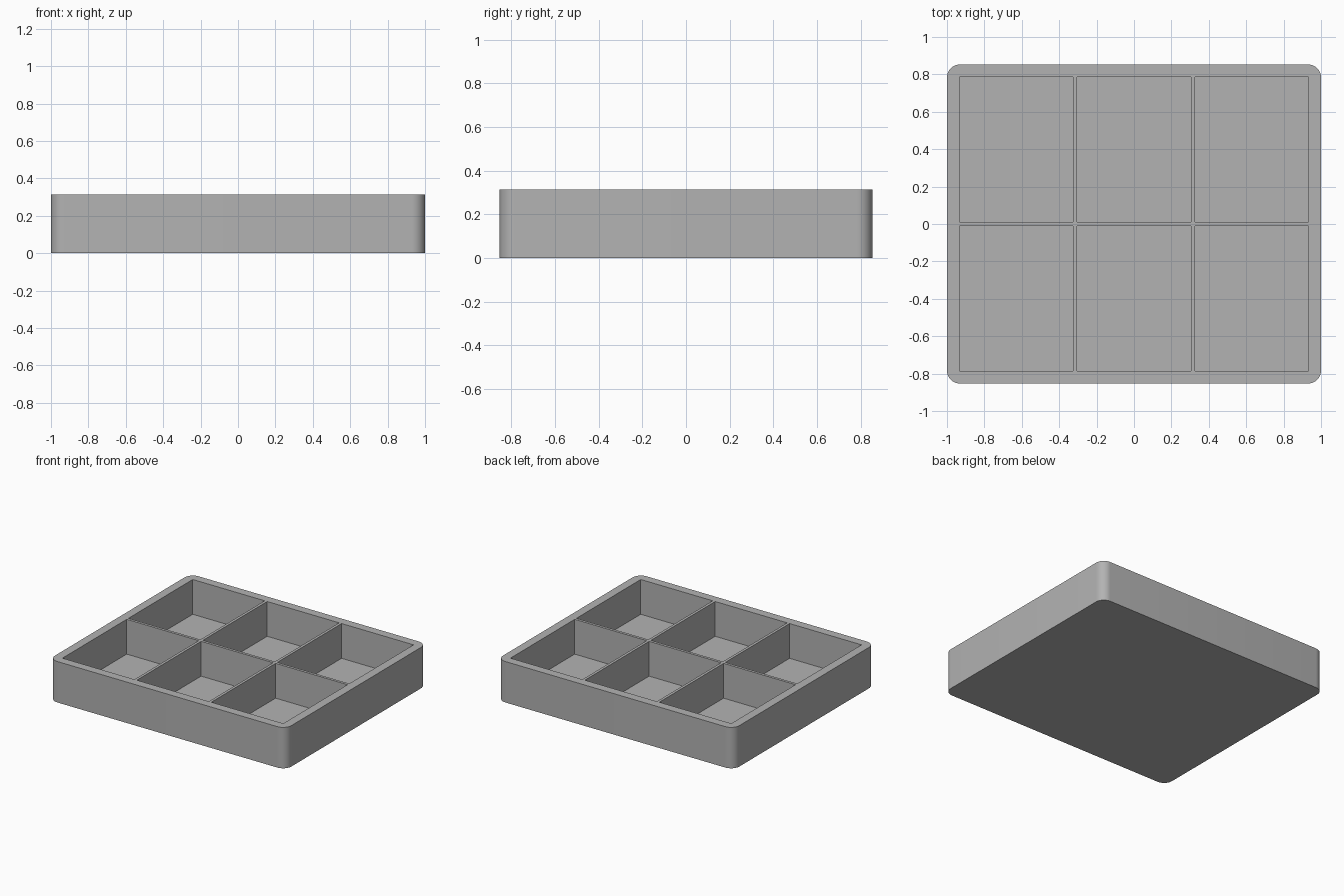
import bpy, bmesh
from mathutils import Matrix

HALF_X, HALF_Y, HEIGHT = 1.0, 0.853, 0.313
WALL, DIVIDER, FLOOR, RADIUS = 0.066, 0.021, 0.047, 0.07
COLS, ROWS = 3, 2

if "Cube" in bpy.data.objects:
    bpy.data.objects.remove(bpy.data.objects["Cube"])

# One plain grey plastic
grey = bpy.data.materials.new("grey_plastic")
grey.use_nodes = True
COLOUR = (0.45, 0.45, 0.45, 1)
grey.diffuse_color = COLOUR
grey.node_tree.nodes["Principled BSDF"].inputs["Base Color"].default_value = COLOUR


def add_box(bm, x0, x1, y0, y1, z0, z1):
    centre = ((x0 + x1) / 2, (y0 + y1) / 2, (z0 + z1) / 2)
    size = (x1 - x0, y1 - y0, z1 - z0, 1)
    bmesh.ops.create_cube(bm, size=1, matrix=Matrix.Translation(centre) @ Matrix.Diagonal(size))


def make_object(name, bm):
    mesh = bpy.data.meshes.new(name)
    bm.to_mesh(mesh)
    bm.free()
    mesh.materials.append(grey)
    obj = bpy.data.objects.new(name, mesh)
    bpy.context.collection.objects.link(obj)
    return obj


# Tray block with rounded upright corners
bm = bmesh.new()
add_box(bm, -HALF_X, HALF_X, -HALF_Y, HALF_Y, 0, HEIGHT)
upright = [e for e in bm.edges if abs(e.verts[0].co.z - e.verts[1].co.z) > HEIGHT / 2]
bmesh.ops.bevel(bm, geom=upright, offset=RADIUS, segments=10, profile=0.5, affect='EDGES')
tray = make_object("divided_tray", bm)

# Compartment cutters, spaced by the thin dividers
bm = bmesh.new()
width = (2 * (HALF_X - WALL) - (COLS - 1) * DIVIDER) / COLS
depth = (2 * (HALF_Y - WALL) - (ROWS - 1) * DIVIDER) / ROWS
for i in range(COLS):
    for j in range(ROWS):
        x = -HALF_X + WALL + i * (width + DIVIDER)
        y = -HALF_Y + WALL + j * (depth + DIVIDER)
        add_box(bm, x, x + width, y, y + depth, FLOOR, HEIGHT + 0.1)
cutter = make_object("compartment_cutter", bm)
cutter.hide_render = True

# Hollow out the compartments
cut = tray.modifiers.new("compartments", 'BOOLEAN')
cut.operation = 'DIFFERENCE'
cut.solver = 'EXACT'
cut.object = cutter
bpy.ops.object.select_all(action='DESELECT')
bpy.context.view_layer.objects.active = tray
tray.select_set(True)
bpy.ops.object.modifier_apply(modifier=cut.name)
bpy.data.objects.remove(cutter)
bpy.ops.object.shade_smooth_by_angle()
